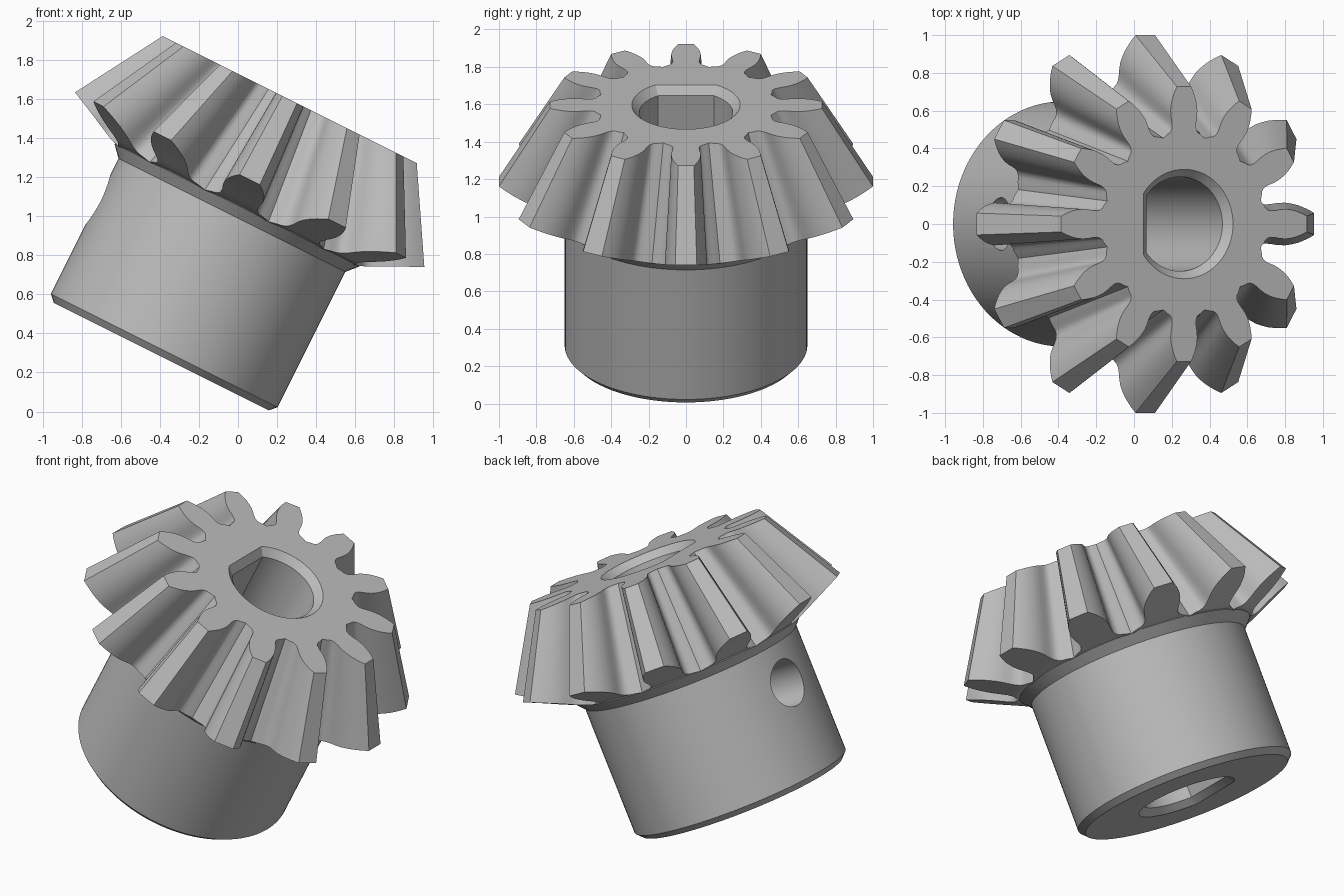
import bpy, bmesh, math
from mathutils import Matrix

if "Cube" in bpy.data.objects:
    bpy.data.objects.remove(bpy.data.objects["Cube"])

TEETH = 12
TOP, APEX = 1.547, 2.769          # top face height and pitch cone apex on the axis
BACK0, BACK_SLOPE = 0.588, 0.5    # back cone: height = BACK0 + BACK_SLOPE * r
TILT = math.atan(0.5)
PLACE = Matrix.Translation((-0.427, 0, 0.213)) @ Matrix.Rotation(TILT, 4, 'Y')

steel = bpy.data.materials.new("steel_grey")
steel.diffuse_color = (0.50, 0.50, 0.50, 1)
steel.use_nodes = True
steel.node_tree.nodes["Principled BSDF"].inputs["Base Color"].default_value = steel.diffuse_color


def finish(bm, name):
    bmesh.ops.recalc_face_normals(bm, faces=bm.faces)
    me = bpy.data.meshes.new(name)
    bm.to_mesh(me)
    bm.free()
    ob = bpy.data.objects.new(name, me)
    bpy.context.collection.objects.link(ob)
    me.materials.append(steel)
    return ob


def loft(rings, name):
    """Closed solid through equal-length rings of points."""
    bm = bmesh.new()
    vs = [[bm.verts.new(p) for p in ring] for ring in rings]
    n = len(vs[0])
    for a, b in zip(vs, vs[1:]):
        for i in range(n):
            j = (i + 1) % n
            bm.faces.new((a[i], a[j], b[j], b[i]))
    bm.faces.new(vs[0])
    bm.faces.new(vs[-1])
    return finish(bm, name)


def circle(r, z, n=96):
    return [(r * math.cos(2 * math.pi * i / n), r * math.sin(2 * math.pi * i / n), z)
            for i in range(n)]


def d_ring(r, flat, z, n=56):
    """Circle with a flat on the -x side."""
    a = math.acos(-flat / r)
    return [(r * math.cos(-a + 2 * a * i / n), r * math.sin(-a + 2 * a * i / n), z)
            for i in range(n + 1)]


def boolean(ob, other, op):
    m = ob.modifiers.new(op.lower(), 'BOOLEAN')
    m.operation, m.object, m.solver = op, other, 'EXACT'
    bpy.context.view_layer.objects.active = ob
    bpy.ops.object.modifier_apply(modifier=m.name)
    bpy.data.objects.remove(other)


# toothed crown: half tooth outline at the top face (radial, half width), tip to root
half = [(0.727, 0.042), (0.705, 0.053), (0.68, 0.063), (0.655, 0.071), (0.63, 0.076),
        (0.60, 0.079), (0.57, 0.077), (0.54, 0.072), (0.515, 0.070), (0.497, 0.074),
        (0.483, 0.084), (0.474, 0.099)]
H = len(half)


def to_back(x, y):
    """Project a top-face point from the apex onto the back cone."""
    r = math.hypot(x, y)
    rb = (APEX - BACK0) / (BACK_SLOPE + (APEX - TOP) / r)
    return (x * rb / r, y * rb / r, BACK0 + BACK_SLOPE * rb)


outline = []
for k in range(TEETH):
    a = 2 * math.pi * k / TEETH
    c, s = math.cos(a), math.sin(a)
    tooth = [(x, -y) for x, y in reversed(half)] + half
    g = math.pi / TEETH
    tooth.append((0.47 * math.cos(g), 0.47 * math.sin(g)))
    outline += [(x * c - y * s, x * s + y * c) for x, y in tooth]

bm = bmesh.new()
top = [bm.verts.new((x, y, TOP)) for x, y in outline]
back = [bm.verts.new(to_back(x, y)) for x, y in outline]
n = len(outline)
for i in range(n):
    j = (i + 1) % n
    bm.faces.new((top[i], top[j], back[j], back[i]))
bm.faces.new(top)
root = []
for k in range(TEETH):
    t = back[k * (2 * H + 1):(k + 1) * (2 * H + 1)]
    for i in range(H - 1):                       # back face of each tooth
        bm.faces.new((t[i], t[i + 1], t[2 * H - 2 - i], t[2 * H - 1 - i]))
    root += [t[0], t[2 * H - 1], t[2 * H]]
bm.faces.new(root)
gear = finish(bm, "bevel_gear")

# hub with chamfered foot and flared collar
hub = loft([circle(0.615, 0.076), circle(0.649, 0.111), circle(0.649, 0.885),
            circle(0.701, 0.943), circle(0.55, 1.15)], "hub")
boolean(gear, hub, 'UNION')

# D-shaped bore, chamfered at both ends
bore = loft([d_ring(0.33, 0.28, 0.036), d_ring(0.25, 0.20, 0.116),
             d_ring(0.25, 0.20, 1.502), d_ring(0.33, 0.28, 1.592)], "bore_cutter")
boolean(gear, bore, 'DIFFERENCE')

# set screw hole through one hub wall
screw = loft([[(-d, x, y + 0.65) for x, y, _ in circle(0.14, 0, 48)]
              for d in (0.1, 0.8)], "screw_cutter")
boolean(gear, screw, 'DIFFERENCE')

# tilt into place, shade
gear.data.transform(PLACE)
gear.data.materials.clear()
gear.data.materials.append(steel)
bpy.ops.object.select_all(action='DESELECT')
gear.select_set(True)
bpy.context.view_layer.objects.active = gear
bpy.ops.object.shade_smooth_by_angle(angle=math.radians(28))
